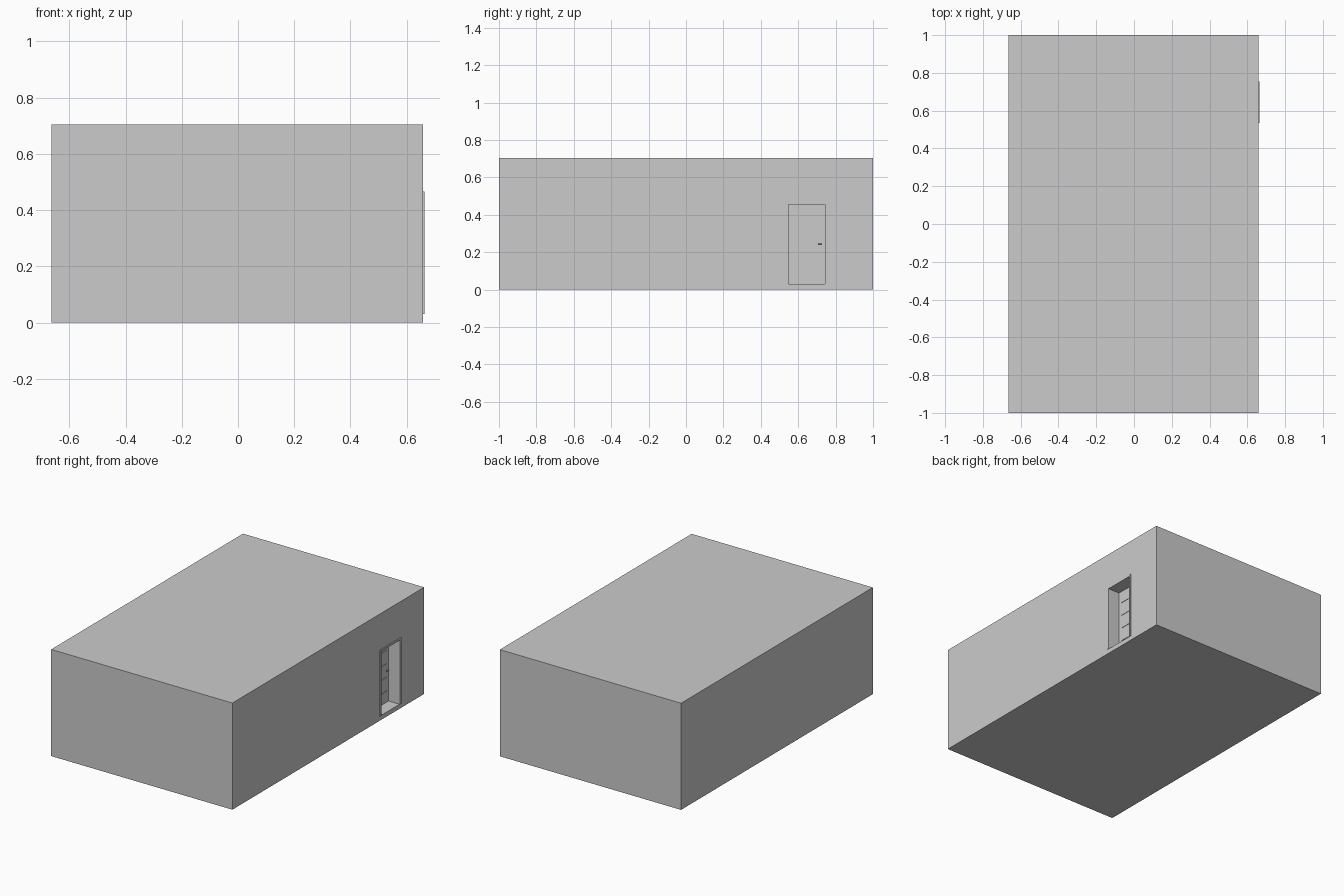
import bpy

if "Cube" in bpy.data.objects:
    bpy.data.objects.remove(bpy.data.objects["Cube"])

# Main dimensions
XL, XR = -0.664, 0.659            # wall faces
Y0, Y1, Z0, Z1 = 0.547, 0.743, 0.03, 0.455   # door opening
TRIM, DEPTH = 0.012, 0.08


def box(name, x, y, z, bevel=0):
    bpy.ops.mesh.primitive_cube_add(size=1, location=[sum(r) / 2 for r in (x, y, z)])
    ob = bpy.context.object
    ob.name = name
    ob.scale = [r[1] - r[0] for r in (x, y, z)]
    bpy.ops.object.transform_apply(location=False, rotation=False, scale=True)
    if bevel:
        m = ob.modifiers.new("bevel", 'BEVEL')
        m.width, m.segments = bevel, 2
    return ob


def cut(target, cutter):
    m = target.modifiers.new("cut", 'BOOLEAN')
    m.operation, m.object, m.solver = 'DIFFERENCE', cutter, 'EXACT'
    bpy.context.view_layer.objects.active = target
    bpy.ops.object.modifier_apply(modifier=m.name)
    bpy.data.objects.remove(cutter)


# Building block with the door recess
building = box("building", (XL, XR), (-1, 1), (0, 0.704))
cut(building, box("recess_cutter", (XR - DEPTH - 0.012, XR + 0.1), (Y0, Y1), (Z0, Z1)))

# Door trim standing slightly proud of the wall
for name, y in (("trim_near", (Y0 - TRIM, Y0)), ("trim_far", (Y1, Y1 + TRIM))):
    box(name, (XR - 0.01, XR + 0.005), y, (Z0, Z1 + TRIM))
box("trim_top", (XR - 0.01, XR + 0.005), (Y0, Y1), (Z1, Z1 + TRIM))

# Door leaf with four horizontal grooves
face = XR - DEPTH
door = box("door", (face - 0.012, face), (Y0, Y1), (Z0, Z1))
for i in range(4):
    z = 0.105 + i * 0.09
    cut(door, box("groove_cutter", (face - 0.003, face + 0.02),
                  (Y0 + 0.022, Y1 - 0.022), (z - 0.002, z + 0.002)))

# Lever handle: stem and grip
box("handle_stem", (face - 0.002, face + 0.012), (0.721, 0.727), (0.239, 0.245))
box("handle_grip", (face + 0.009, face + 0.014), (0.705, 0.727), (0.239, 0.245), 0.0015)
